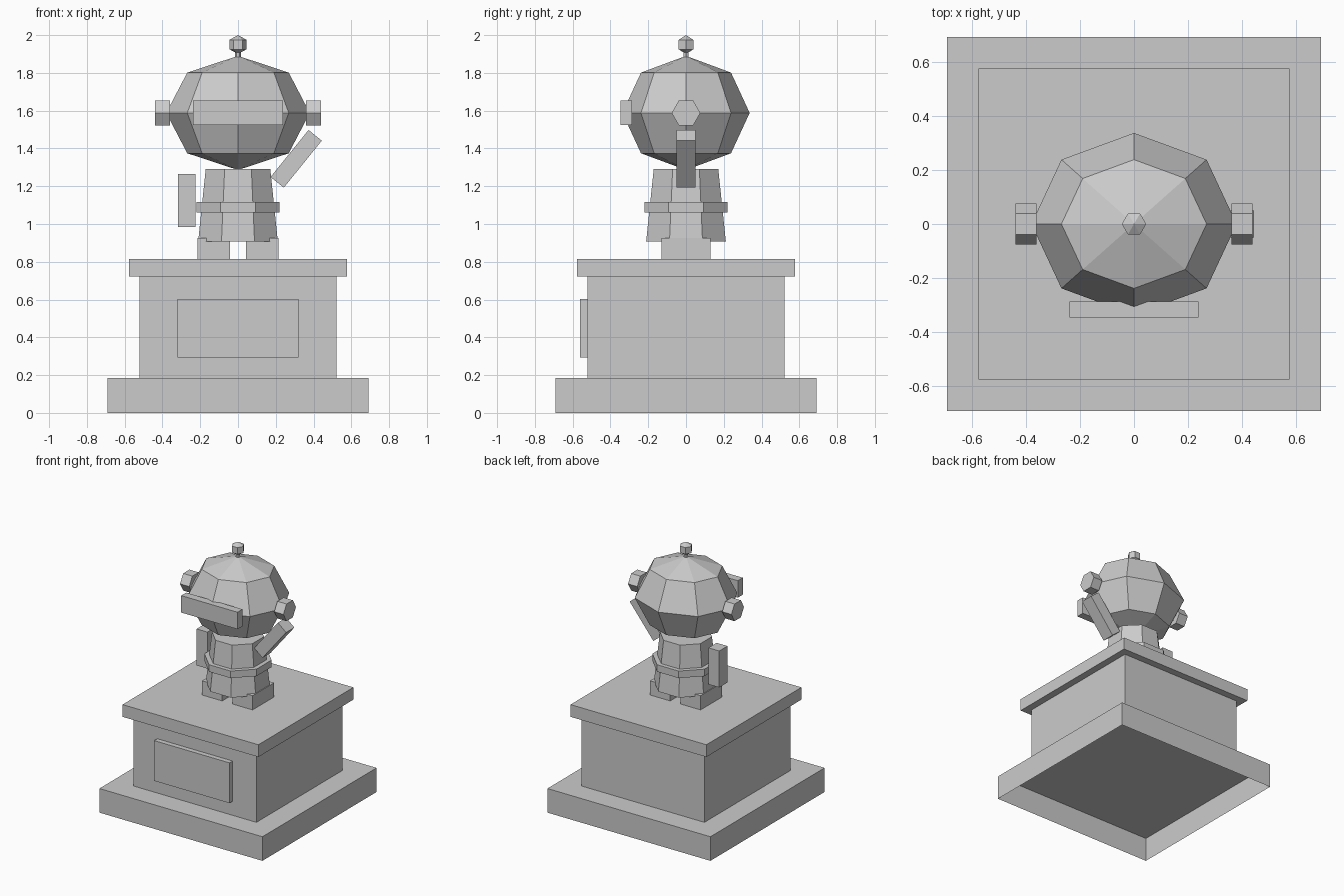
import bpy, math
from mathutils import Matrix, Vector

if "Cube" in bpy.data.objects:
    bpy.data.objects.remove(bpy.data.objects["Cube"])

grey = bpy.data.materials.new("stone grey")
grey.diffuse_color = (0.6, 0.6, 0.6, 1)
grey.use_nodes = True
grey.node_tree.nodes["Principled BSDF"].inputs["Base Color"].default_value = grey.diffuse_color


def make(name, verts, faces):
    mesh = bpy.data.meshes.new(name)
    mesh.from_pydata(verts, [], faces)
    mesh.materials.append(grey)
    obj = bpy.data.objects.new(name, mesh)
    bpy.context.collection.objects.link(obj)
    return obj


def box(name, center, size, tilt=0, bottom=True):
    """Box centred on a point, tilted about the y axis, optionally open below."""
    corners = [Vector((x * size[0] / 2, y * size[1] / 2, z * size[2] / 2))
               for x in (-1, 1) for y in (-1, 1) for z in (-1, 1)]
    rot = Matrix.Rotation(tilt, 3, 'Y')
    faces = [(0, 1, 3, 2), (4, 6, 7, 5), (0, 4, 5, 1),
             (2, 3, 7, 6), (1, 5, 7, 3)]
    if bottom:
        faces.append((0, 2, 6, 4))
    return make(name, [rot @ c + Vector(center) for c in corners], faces)


def lathe(name, profile, sides, offset=0.0, depth=1.0):
    """Revolve (radius, z) points, bottom to top; radius 0 makes a pole."""
    verts, faces, rings = [], [], []
    for r, z in profile:
        start, count = len(verts), sides if r > 0 else 1
        for i in range(count):
            a = offset + 2 * math.pi * i / sides
            verts.append((r * math.cos(a), r * math.sin(a) * depth, z))
        rings.append([start + i % count for i in range(sides)])
    for low, high in zip(rings, rings[1:]):
        for i in range(sides):
            j = (i + 1) % sides
            quad = (low[i], low[j], high[j], high[i])
            faces.append(tuple(dict.fromkeys(quad)))
    if profile[0][0] > 0:
        faces.append(tuple(reversed(rings[0])))
    if profile[-1][0] > 0:
        faces.append(tuple(rings[-1]))
    return make(name, verts, faces)


def ball(radius, height, z, rings):
    """Profile of a coarse ball with the given number of bands."""
    pts = [(0, z - height)]
    for k in range(1, rings):
        a = math.pi * k / rings
        pts.append((radius * math.sin(a), z - height * math.cos(a)))
    return pts + [(0, z + height)]


# Pedestal, with a hollow base open underneath
box("pedestal_base", (0, 0, 0.0925), (1.384, 1.384, 0.185), bottom=False)
box("pedestal_block", (0, 0, 0.4535), (1.044, 1.044, 0.537))
box("pedestal_cap", (0, 0, 0.769), (1.153, 1.153, 0.094))
box("plaque", (0, -0.54, 0.4475), (0.64, 0.04, 0.309))

# Legs
for side, label in ((-1, "left"), (1, "right")):
    box(label + "_leg", (side * 0.129, 0, 0.87), (0.172, 0.26, 0.11))

# Torso and belt, octagons with a flat side to the front
flat = math.cos(math.pi / 8)
lathe("torso", [(0.211 / flat, 0.907), (0.171 / flat, 1.29)], 8, math.pi / 8)
lathe("belt", [(0.221 / flat, 1.062), (0.221 / flat, 1.116)], 8, math.pi / 8)

# Arms: one hanging, one raised
box("hanging_arm", (-0.271, 0, 1.125), (0.092, 0.10, 0.28))
box("raised_arm", (0.308, 0, 1.345), (0.09, 0.10, 0.32), 0.68)

# Head with visor
lathe("head", ball(0.38, 0.302, 1.588, 4), 8, 0, 0.887)
box("visor", (0, -0.317, 1.59), (0.478, 0.06, 0.13))

# Ears: six-sided discs turned to face sideways
for side, label in ((-1, "left"), (1, "right")):
    ear = lathe(label + "_ear", [(0.076, -0.039), (0.076, 0.039)], 6, math.pi / 2)
    ear.data.transform(Matrix.Translation((side * 0.4, 0, 1.588))
                       @ Matrix.Rotation(math.pi / 2, 4, 'Y'))

# Antenna
lathe("antenna_stem", [(0.015, 1.87), (0.015, 1.92)], 6)
lathe("antenna_tip", ball(0.052, 0.05, 1.95, 3), 6)
